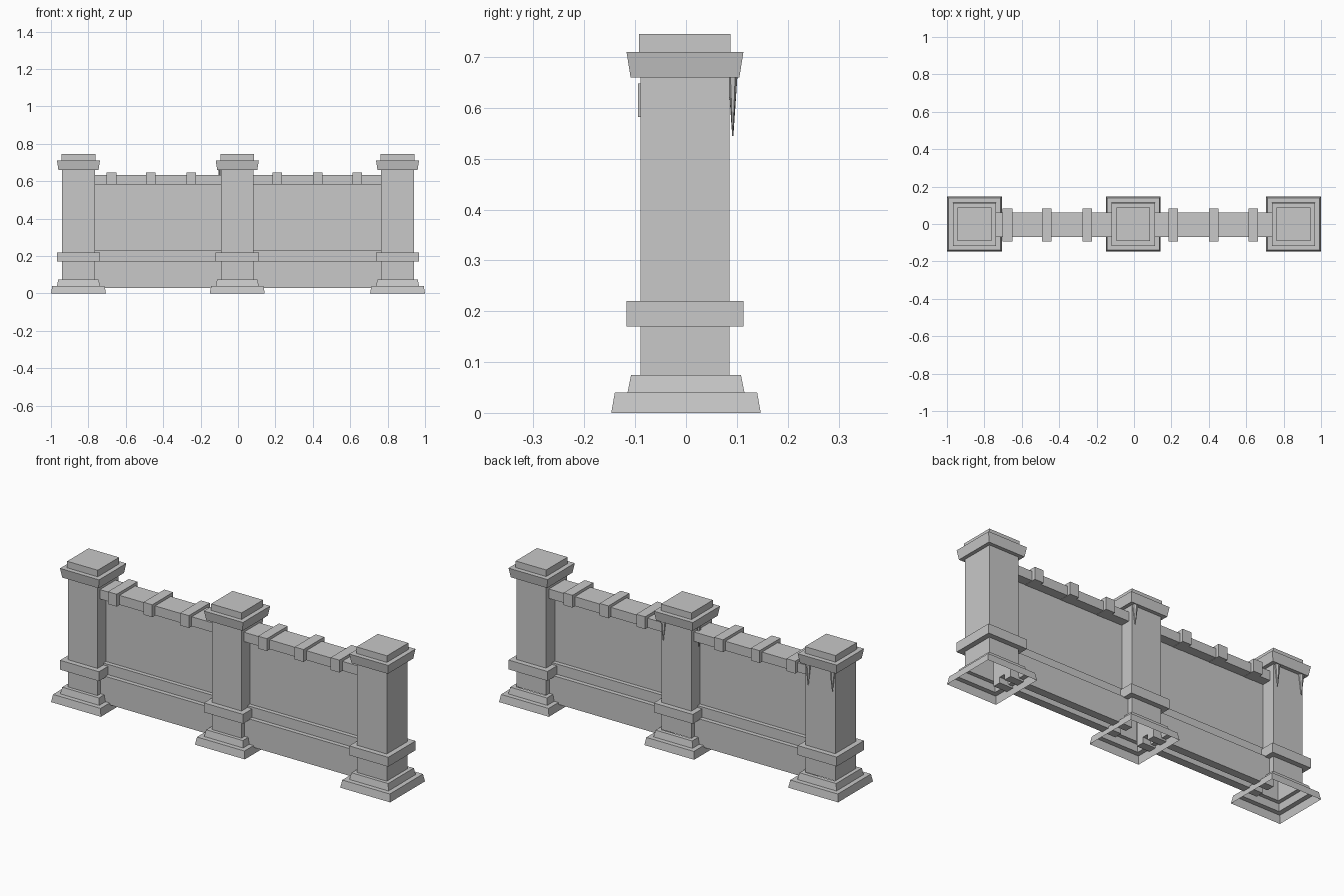
import bpy, bmesh
from math import pi
from mathutils import Matrix

cube = bpy.data.objects.get("Cube")
if cube:
    bpy.data.objects.remove(cube, do_unlink=True)

stone = bpy.data.materials.new("grey_stone")
stone.use_nodes = True
stone.diffuse_color = (0.58, 0.58, 0.58, 1)
stone.node_tree.nodes["Principled BSDF"].inputs["Base Color"].default_value = stone.diffuse_color


def finish(name, bm):
    mesh = bpy.data.meshes.new(name)
    bm.normal_update()
    bm.to_mesh(mesh)
    bm.free()
    mesh.materials.append(stone)
    obj = bpy.data.objects.new(name, mesh)
    bpy.context.collection.objects.link(obj)
    return obj


def square_profile(name, cx, cy, profile, top=False):
    """Stack square rings given as (half width, height) and skin them."""
    bm = bmesh.new()
    corners = [(-1, -1), (1, -1), (1, 1), (-1, 1)]
    rings = [[bm.verts.new((cx + sx * w, cy + sy * w, z)) for sx, sy in corners]
             for w, z in profile]
    for low, high in zip(rings, rings[1:]):
        for i in range(4):
            j = (i + 1) % 4
            bm.faces.new((low[i], low[j], high[j], high[i]))
    if top:
        bm.faces.new(rings[-1])
    finish(name, bm)


def box(name, x, y, z):
    """Box from (min, max) pairs on each axis."""
    bm = bmesh.new()
    spans = (x, y, z)
    size = Matrix.Diagonal([b - a for a, b in spans] + [1])
    centre = Matrix.Translation([(a + b) / 2 for a, b in spans])
    bmesh.ops.create_cube(bm, size=1, matrix=centre @ size)
    finish(name, bm)


def drip(name, x, y, length, flat):
    """Thin hanging spike under a pillar cap."""
    bm = bmesh.new()
    matrix = (Matrix.Translation((x, y, 0.66 - length / 2))
              @ Matrix.Diagonal((*flat, 1, 1)) @ Matrix.Rotation(pi, 4, 'X'))
    bmesh.ops.create_cone(bm, cap_ends=True, segments=6, radius1=0.015,
                          radius2=0.002, depth=length, matrix=matrix)
    finish(name, bm)


SHAFT, BAND, CY = 0.0875, 0.115, -0.002

# Pillars: hollow stepped base, shaft, band and flared cap
for side, cx in (("right", -0.853), ("middle", -0.004), ("left", 0.853)):
    square_profile(side + "_pillar_base", cx, 0,
                   [(0.147, 0), (0.14, 0.04), (0.115, 0.04), (0.108, 0.075), (SHAFT, 0.075)])
    square_profile(side + "_pillar_shaft", cx, CY, [(SHAFT, 0.075), (SHAFT, 0.66)])
    square_profile(side + "_pillar_band", cx, CY,
                   [(SHAFT, 0.17), (BAND, 0.17), (BAND, 0.22), (SHAFT, 0.22)])
    square_profile(side + "_pillar_cap", cx, CY,
                   [(SHAFT, 0.66), (0.107, 0.66), (BAND, 0.71), (0.09, 0.71), (0.09, 0.745)],
                   top=True)

# Wall bays: thin panel, stepped plinth grooved below, coping and its clips
bays = (("right", -0.79, -0.07, (-0.676, -0.466, -0.25)),
        ("left", 0.06, 0.79, (0.21, 0.426, 0.638)))
for side, x0, x1, clips in bays:
    span = (x0, x1)
    box(side + "_wall_panel", span, (-0.018, 0.012), (0.06, 0.59))
    box(side + "_plinth_step", span, (-0.04, 0.034), (0.06, 0.23))
    box(side + "_plinth_front", span, (-0.063, -0.02), (0.03, 0.175))
    box(side + "_plinth_back", span, (0.014, 0.057), (0.03, 0.175))
    box(side + "_coping", span, (-0.07, 0.062), (0.583, 0.633))
    for n, x in enumerate(clips, 1):
        box(f"{side}_coping_clip_{n}", (x - 0.026, x + 0.026), (-0.094, 0.082), (0.582, 0.648))

# Hanging drips below the caps
drip("right_drip_inner", -0.785, 0.092, 0.115, (1, 0.6))
drip("right_drip_outer", -0.928, 0.092, 0.11, (1, 0.6))
drip("middle_drip_back", 0.07, 0.092, 0.105, (1, 0.6))
drip("middle_drip_side", -0.098, 0.03, 0.115, (0.6, 1))
